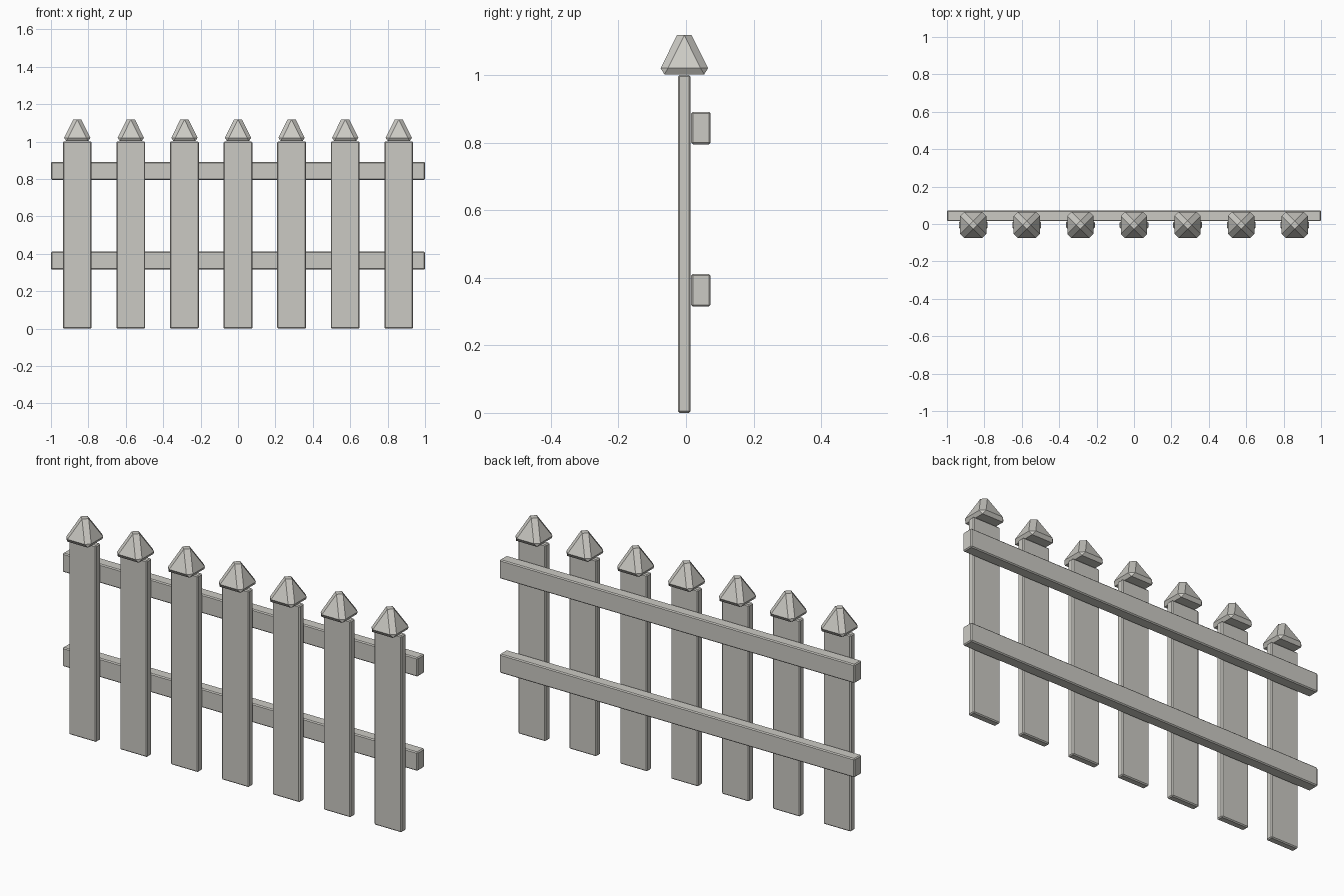
import bpy
import math

if "Cube" in bpy.data.objects:
    bpy.data.objects.remove(bpy.data.objects["Cube"], do_unlink=True)

# Single weathered paint colour
paint = bpy.data.materials.new("pale_warm_grey")
paint.use_nodes = True
colour = (0.60, 0.59, 0.55, 1)
paint.diffuse_color = colour
paint.node_tree.nodes["Principled BSDF"].inputs["Base Color"].default_value = colour


def finish(name, bevel):
    """Name the active object, paint it and chamfer its edges."""
    obj = bpy.context.object
    obj.name = name
    obj.data.materials.append(paint)
    mod = obj.modifiers.new("chamfer", "BEVEL")
    mod.width = bevel
    mod.segments = 1
    return obj


def box(name, size, centre, bevel=0.005):
    bpy.ops.mesh.primitive_cube_add(size=1, location=centre)
    bpy.context.object.scale = size
    bpy.ops.object.transform_apply(location=False, rotation=False, scale=True)
    return finish(name, bevel)


PICKETS = 7
SPACING = 0.2865
PICKET_Y = -0.005
CAP_HEIGHT = 0.16
CAP_HALF = 0.079

# Pickets, each with a chamfered pyramid cap
for i in range(PICKETS):
    x = (i - (PICKETS - 1) / 2) * SPACING
    box(f"picket_{i + 1}", (0.154, 0.037, 1.0), (x, PICKET_Y, 0.5))
    bpy.ops.mesh.primitive_cone_add(
        vertices=4, radius1=CAP_HALF * math.sqrt(2), radius2=0, depth=CAP_HEIGHT,
        location=(x, PICKET_Y, 1.002 + CAP_HEIGHT / 2), rotation=(0, 0, math.pi / 4))
    bpy.ops.object.transform_apply(location=False, rotation=True, scale=False)
    finish(f"picket_cap_{i + 1}", 0.02)

# Rails behind the pickets
for name, z in (("lower_rail", 0.363), ("upper_rail", 0.843)):
    box(name, (2.0, 0.058, 0.096), (0, 0.044, z))
